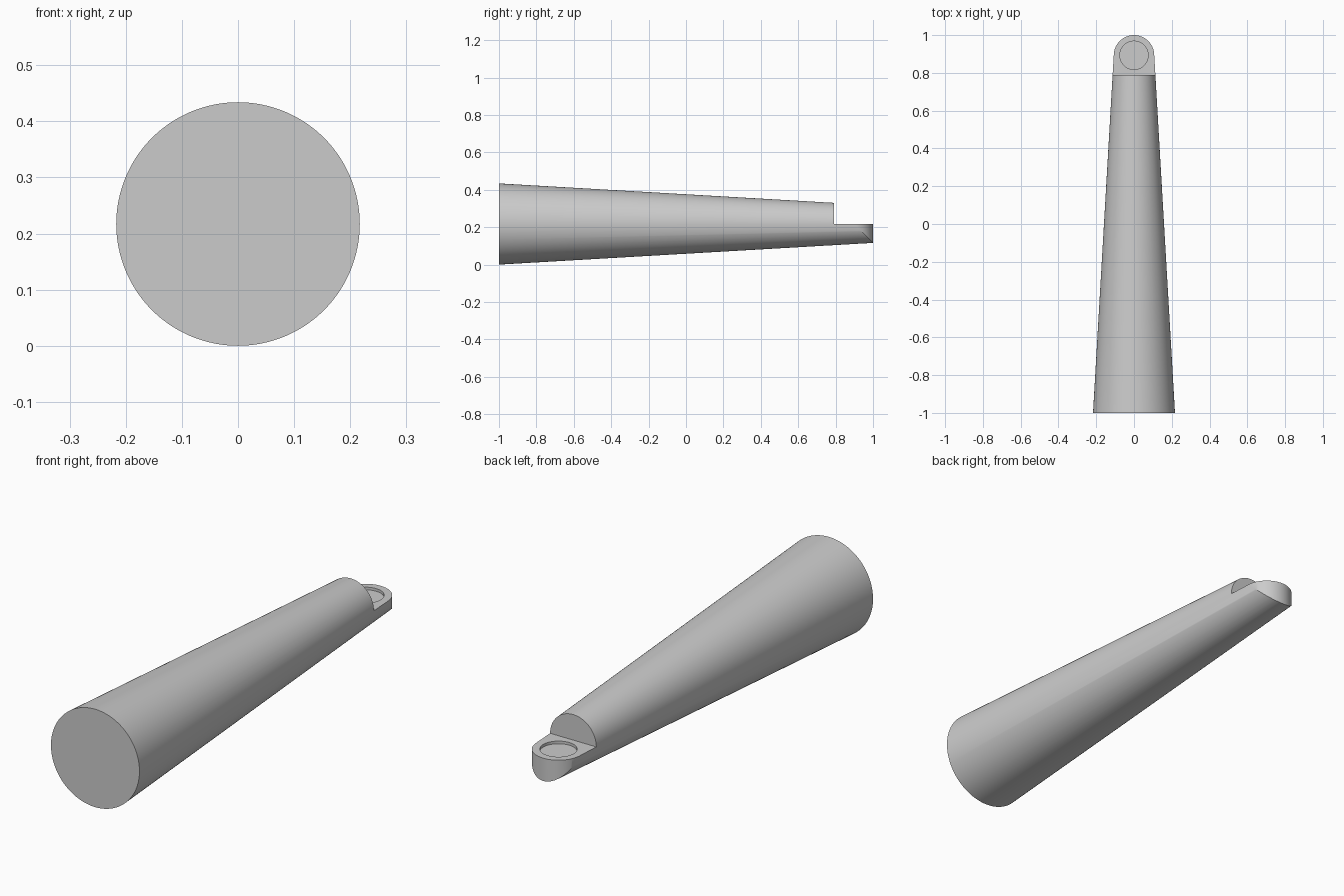
import bpy, bmesh, math

if "Cube" in bpy.data.objects:
    bpy.data.objects.remove(bpy.data.objects["Cube"])

R_BASE, R_TIP = 0.217, 0.101      # cone radii at y = -1 and y = 1
AXIS_Z = R_BASE
STEP_Y = 0.79                     # start of the flat tab
TAB_R = 0.107                     # rounded end of the tab
TAB_Y = 1 - TAB_R


def boolean(target, cutter, operation):
    mod = target.modifiers.new(operation, 'BOOLEAN')
    mod.operation, mod.object, mod.solver = operation, cutter, 'EXACT'
    cutter.hide_render = True
    bpy.context.view_layer.objects.active = target
    bpy.ops.object.modifier_apply(modifier=mod.name)
    bpy.data.objects.remove(cutter, do_unlink=True)


def prism(name, outline, z0, z1):
    bm = bmesh.new()
    face = bm.faces.new([bm.verts.new((x, y, z0)) for x, y in outline])
    top = bmesh.ops.extrude_face_region(bm, geom=[face])['geom']
    bmesh.ops.translate(bm, vec=(0, 0, z1 - z0),
                        verts=[v for v in top if isinstance(v, bmesh.types.BMVert)])
    bmesh.ops.recalc_face_normals(bm, faces=bm.faces)
    mesh = bpy.data.meshes.new(name)
    bm.to_mesh(mesh)
    bm.free()
    obj = bpy.data.objects.new(name, mesh)
    bpy.context.collection.objects.link(obj)
    return obj


# Tapered body lying along y
bpy.ops.mesh.primitive_cone_add(vertices=128, radius1=R_BASE, radius2=R_TIP, depth=2,
                                location=(0, 0, AXIS_Z), rotation=(-math.pi / 2, 0, 0))
body = bpy.context.object
body.name = "tapered_handle"

# Round the tip in plan, with the arc tangent to the taper
a0 = 0.058
arc = [(TAB_R * math.cos(a), TAB_Y + TAB_R * math.sin(a))
       for a in (a0 + (math.pi - 2 * a0) * i / 48 for i in range(49))]
outline = [(-0.5, -1.5), (0.5, -1.5), (0.5, arc[0][1])] + arc + [(-0.5, arc[-1][1])]
boolean(body, prism("tip_outline", outline, -0.5, 1), 'INTERSECT')

# Cut away the upper half to leave the tab
step = [(-0.5, STEP_Y), (0.5, STEP_Y), (0.5, 1.5), (-0.5, 1.5)]
boolean(body, prism("step_cutter", step, AXIS_Z, 1), 'DIFFERENCE')

# Shallow round recess in the tab
circle = [(0.075 * math.cos(t), TAB_Y + 0.075 * math.sin(t))
          for t in (math.tau * i / 64 for i in range(64))]
boolean(body, prism("recess_cutter", circle, AXIS_Z - 0.012, 0.4), 'DIFFERENCE')

bpy.ops.object.select_all(action='DESELECT')
body.select_set(True)
bpy.context.view_layer.objects.active = body
bpy.ops.object.shade_smooth_by_angle(angle=math.radians(30))
